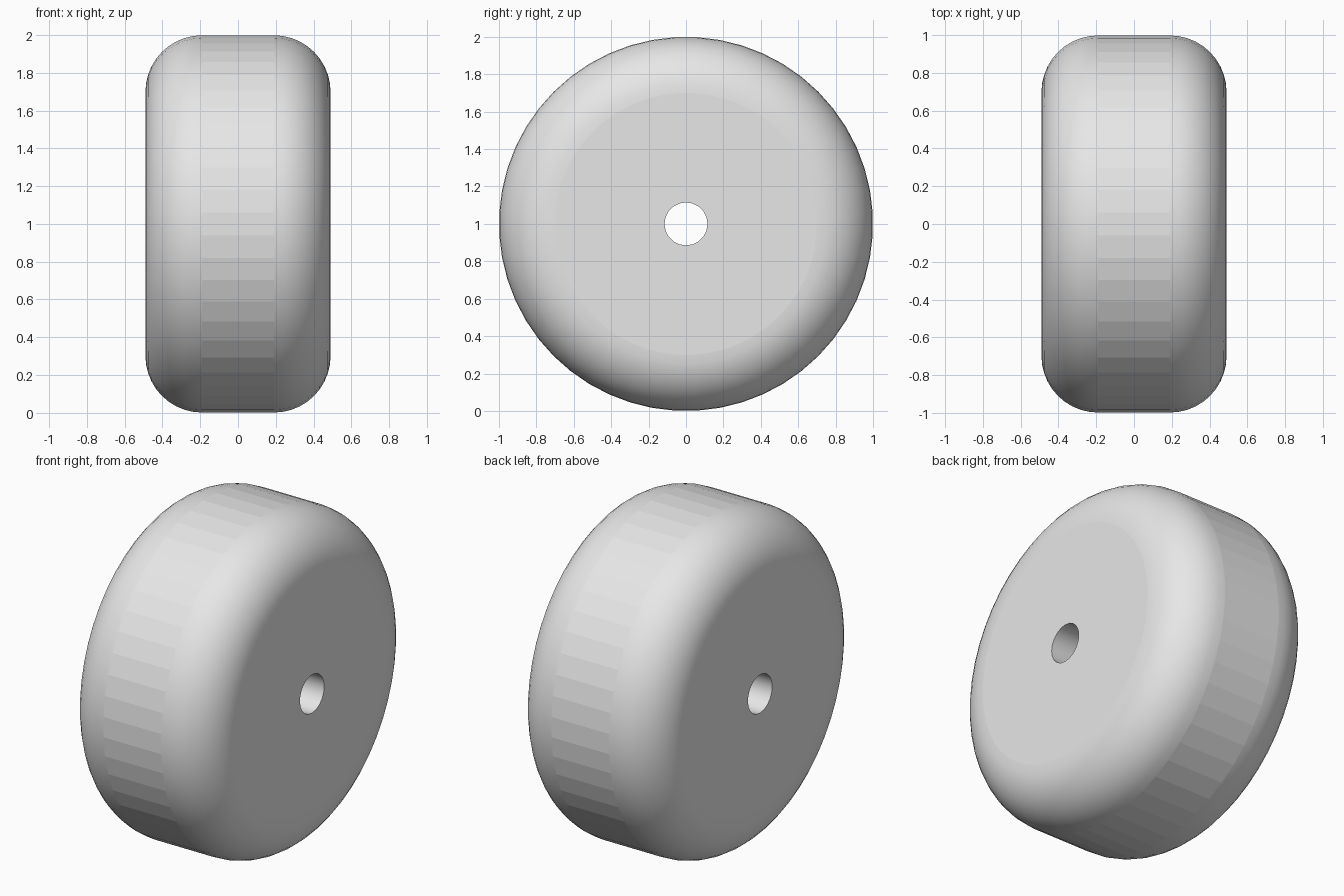
import bpy, bmesh, math
from mathutils import Matrix, Vector

cube = bpy.data.objects.get("Cube")
if cube:
    bpy.data.objects.remove(cube, do_unlink=True)

RADIUS, HALF_WIDTH, FILLET, HOLE = 1.0, 0.49, 0.3, 0.115
SEGMENTS, ARC_STEPS, HOLE_SIDES = 52, 10, 20
CENTRE = Vector((0, 0, RADIUS))

grey = bpy.data.materials.new("light_grey")
grey.use_nodes = True
colour = (0.8, 0.8, 0.8, 1)
grey.diffuse_color = colour
grey.node_tree.nodes["Principled BSDF"].inputs["Base Color"].default_value = colour


def make_object(name, bm):
    bmesh.ops.recalc_face_normals(bm, faces=bm.faces)
    mesh = bpy.data.meshes.new(name)
    bm.to_mesh(mesh)
    bm.free()
    mesh.materials.append(grey)
    obj = bpy.data.objects.new(name, mesh)
    obj.location = CENTRE
    bpy.context.collection.objects.link(obj)
    return obj


# Rounded wheel: half profile as (x, radius), mirrored, then lathed about x
arc = []
for i in range(ARC_STEPS + 1):
    a = math.pi / 2 * i / ARC_STEPS
    arc.append((HALF_WIDTH - FILLET + FILLET * math.cos(a),
                RADIUS - FILLET + FILLET * math.sin(a)))
profile = arc + [(-x, r) for x, r in reversed(arc)]

bm = bmesh.new()
rings = []
for x, r in profile:
    ring = []
    for k in range(SEGMENTS):
        t = math.tau * (k + 0.5) / SEGMENTS
        ring.append(bm.verts.new((x, r * math.cos(t), r * math.sin(t))))
    rings.append(ring)
for ra, rb in zip(rings, rings[1:]):
    for k in range(SEGMENTS):
        n = (k + 1) % SEGMENTS
        bm.faces.new((ra[k], ra[n], rb[n], rb[k]))
for ring in (rings[0], rings[-1]):
    bm.faces.new(ring)
wheel = make_object("wheel", bm)

# Axle hole, cut right through
bm = bmesh.new()
bmesh.ops.create_cone(bm, cap_ends=True, segments=HOLE_SIDES, radius1=HOLE,
                      radius2=HOLE, depth=HALF_WIDTH * 3,
                      matrix=Matrix.Rotation(math.pi / 2, 4, 'Y'))
cutter = make_object("axle_hole_cutter", bm)
cutter.hide_render = True

bpy.context.view_layer.objects.active = wheel
cut = wheel.modifiers.new("axle_hole", 'BOOLEAN')
cut.operation = 'DIFFERENCE'
cut.solver = 'EXACT'
cut.object = cutter
bpy.context.view_layer.update()
bpy.ops.object.modifier_apply(modifier=cut.name)
bpy.data.objects.remove(cutter, do_unlink=True)

# Flat sides and faceted tread; smooth shoulders and hole
for face in wheel.data.polygons:
    is_side = abs(face.normal.x) > 0.999
    is_tread = abs(face.normal.x) < 0.01 and face.center.yz.length > HOLE * 2
    face.use_smooth = not (is_side or is_tread)
